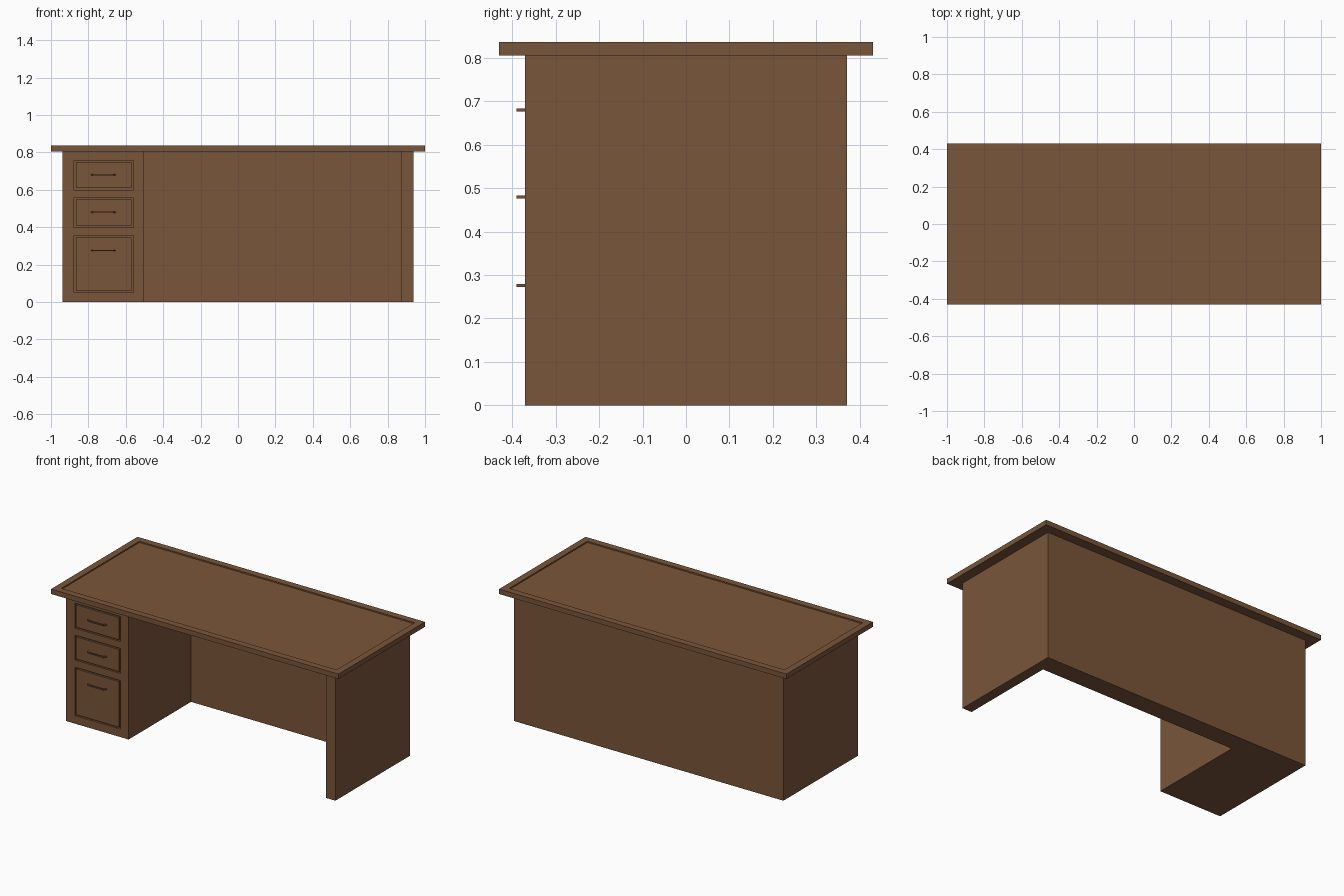
import bpy, bmesh

if "Cube" in bpy.data.objects:
    bpy.data.objects.remove(bpy.data.objects["Cube"])

wood = bpy.data.materials.new("brown wood")
wood.diffuse_color = (0.195, 0.092, 0.042, 1)
wood.use_nodes = True
wood.node_tree.nodes["Principled BSDF"].inputs["Base Color"].default_value = wood.diffuse_color


def make(name, bm):
    bmesh.ops.recalc_face_normals(bm, faces=bm.faces)
    me = bpy.data.meshes.new(name)
    bm.to_mesh(me)
    bm.free()
    me.materials.append(wood)
    ob = bpy.data.objects.new(name, me)
    bpy.context.collection.objects.link(ob)
    return ob


def add_prism(bm, outline, z0, z1):
    """Extrude an xy outline from z0 to z1."""
    base = bm.faces.new([bm.verts.new((x, y, z0)) for x, y in outline])
    res = bmesh.ops.extrude_face_region(bm, geom=[base], use_keep_orig=True)
    verts = [g for g in res["geom"] if isinstance(g, bmesh.types.BMVert)]
    bmesh.ops.translate(bm, verts=verts, vec=(0, 0, z1 - z0))


def rect(x0, x1, y0, y1):
    return [(x0, y0), (x1, y0), (x1, y1), (x0, y1)]


W, D, H = 0.937, 0.37, 0.805      # body half width, half depth, height
GAP, GROOVE = 0.009, 0.012        # drawer gap and groove depth
DX0, DX1 = -0.876, -0.56          # drawer opening in x
# opening bottom, opening top, handle height
DRAWERS = [(0.6, 0.758, 0.68), (0.4, 0.557, 0.48), (0.05, 0.355, 0.276)]

# Body: pedestal, back panel and right leg in one U-shaped outline
bm = bmesh.new()
add_prism(bm, [(-W, -D), (-0.502, -D), (-0.502, 0.25), (0.872, 0.25),
               (0.872, -D), (W, -D), (W, D), (-W, D)], 0, H)
body = make("desk_body", bm)

# Drawer openings
bm = bmesh.new()
for z0, z1, _ in DRAWERS:
    add_prism(bm, rect(DX0, DX1, -D - 0.05, -D + GROOVE), z0, z1)
cutter = make("drawer_opening_cutter", bm)
cutter.hide_render = True
cutter.hide_set(True)
cut = body.modifiers.new("drawer openings", 'BOOLEAN')
cut.operation = 'DIFFERENCE'
cut.solver = 'EXACT'
cut.object = cutter

# Drawer fronts, flush with the body, and bracket handles
for i, (z0, z1, hz) in enumerate(DRAWERS, 1):
    bm = bmesh.new()
    add_prism(bm, rect(DX0 + GAP, DX1 - GAP, -D, -D + GROOVE + 0.01),
              z0 + GAP, z1 - GAP)
    make(f"drawer_front_{i}", bm)

    cx, w, y = -0.72, 0.067, -D + 0.002
    half = [(w, y), (w - 0.012, -0.39)]
    inner = [(w - 0.019, -0.383), (w - 0.009, y)]
    side = half + [(-x, v) for x, v in half[::-1]]
    back = [(-x, v) for x, v in inner[::-1]] + inner
    bm = bmesh.new()
    add_prism(bm, [(cx + x, v) for x, v in side + back], hz - 0.0035, hz + 0.0035)
    make(f"drawer_handle_{i}", bm)

# Desk top with a shallow recessed panel
bm = bmesh.new()
add_prism(bm, rect(-1, 1, -0.43, 0.43), H, 0.836)
bmesh.ops.recalc_face_normals(bm, faces=bm.faces)
top = max(bm.faces, key=lambda f: f.calc_center_median().z)
bmesh.ops.inset_individual(bm, faces=[top], thickness=0.06)
panel = bmesh.ops.extrude_face_region(bm, geom=[top])
verts = [g for g in panel["geom"] if isinstance(g, bmesh.types.BMVert)]
bmesh.ops.translate(bm, verts=verts, vec=(0, 0, -0.008))
if top.is_valid:
    bmesh.ops.delete(bm, geom=[top], context='FACES_ONLY')
make("desk_top", bm)
